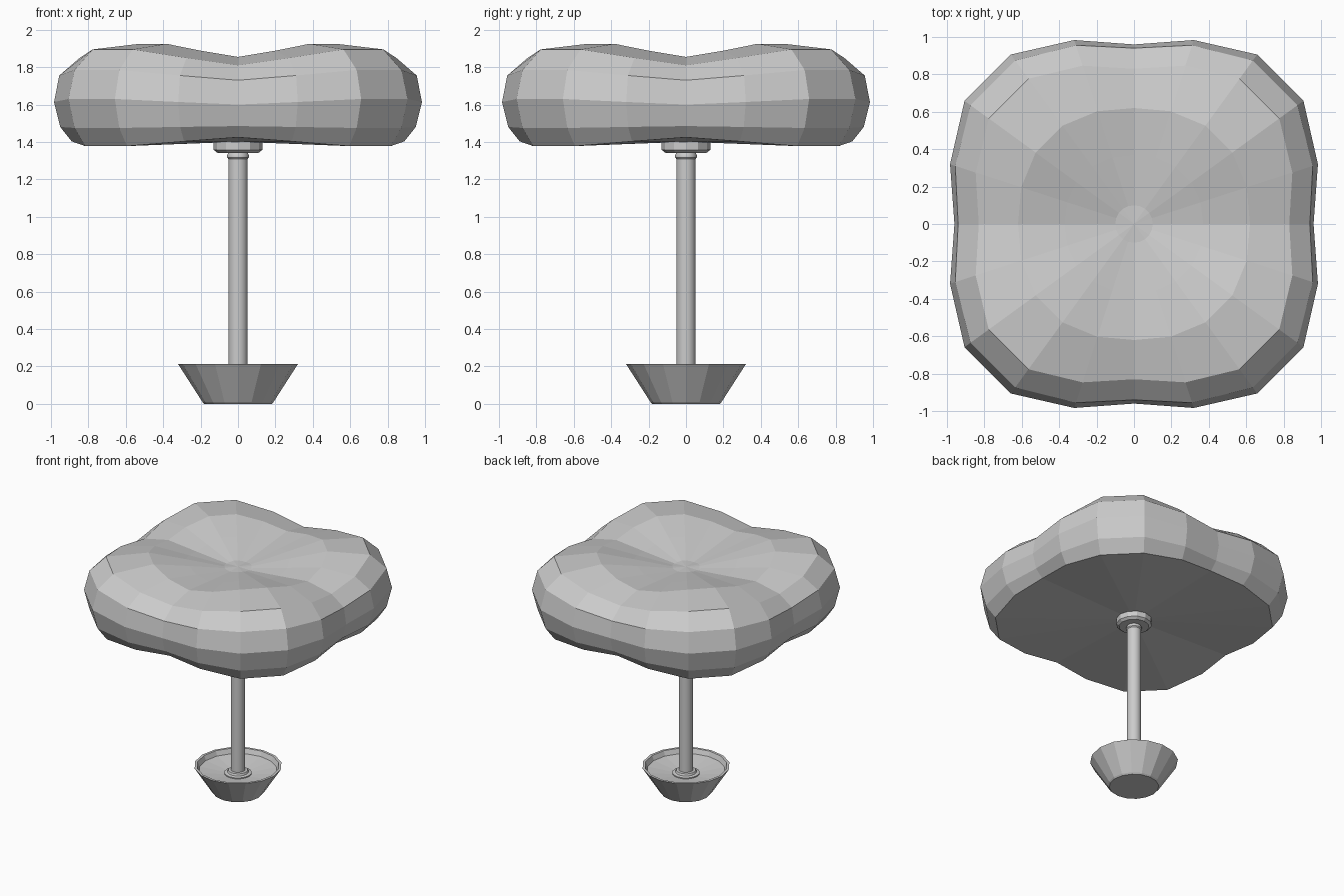
import bpy, bmesh, math

if "Cube" in bpy.data.objects:
    bpy.data.objects.remove(bpy.data.objects["Cube"])


def loft(name, rings, sides, smooth=False):
    """Skin a stack of closed rings; ring(a) gives (radius, z) at angle a. Ends are fanned/capped by z."""
    bm = bmesh.new()
    loops = []
    for ring in rings:
        loop = []
        for i in range(sides):
            a = math.tau * i / sides
            r, z = ring(a)
            loop.append(bm.verts.new((r * math.cos(a), r * math.sin(a), z)))
        loops.append(loop)
    for lo, hi in zip(loops, loops[1:]):
        for i in range(sides):
            j = (i + 1) % sides
            bm.faces.new((lo[i], lo[j], hi[j], hi[i]))
    # close both ends with a fan to a centre point
    for loop in (loops[0], loops[-1]):
        c = bm.verts.new((0, 0, sum(v.co.z for v in loop) / sides))
        for i in range(sides):
            bm.faces.new((loop[i], loop[(i + 1) % sides], c))
    bmesh.ops.recalc_face_normals(bm, faces=bm.faces)
    me = bpy.data.meshes.new(name)
    bm.to_mesh(me)
    bm.free()
    ob = bpy.data.objects.new(name, me)
    bpy.context.collection.objects.link(ob)
    if smooth:
        bpy.ops.object.select_all(action='DESELECT')
        ob.select_set(True)
        bpy.context.view_layer.objects.active = ob
        bpy.ops.object.shade_smooth_by_angle(angle=math.radians(35))
    return ob


def lathe(name, profile, sides, smooth=False):
    return loft(name, [lambda a, p=p: p for p in profile], sides, smooth)


def lobed(r0, r1, z0, z1):
    """Ring blending valley (r0, z0) on the axes into lobe (r1, z1) on the diagonals."""
    def ring(a):
        t = (1 - math.cos(4 * a)) / 2 / 0.905
        t = min(t, 1.0) ** 0.8
        return r0 + (r1 - r0) * t, z0 + (z1 - z0) * t
    return ring


# Four-lobed cushion-like canopy, underside to top
loft("canopy", [
    lobed(0.10, 0.10, 1.40, 1.40),
    lobed(0.87, 1.01, 1.425, 1.378),
    lobed(0.93, 1.08, 1.485, 1.475),
    lobed(0.96, 1.12, 1.60, 1.63),
    lobed(0.94, 1.08, 1.73, 1.785),
    lobed(0.83, 0.96, 1.81, 1.895),
    lobed(0.62, 0.65, 1.855, 1.925),
    lobed(0.37, 0.38, 1.83, 1.87),
    lobed(0.10, 0.10, 1.805, 1.81),
], 20)

# Mounting flange under the canopy
lathe("canopy_flange", [(0.11, 1.342), (0.13, 1.358), (0.13, 1.405)], 12)

# Post with a small top ring
lathe("post", [(0.052, 0.14), (0.052, 1.31), (0.058, 1.318),
               (0.058, 1.33), (0.05, 1.345)], 16, True)

# Tapered base bowl with thin rim and recessed floor
lathe("base_bowl", [(0.18, 0.0), (0.19, 0.01), (0.32, 0.212), (0.30, 0.212),
                    (0.285, 0.175), (0.10, 0.15)], 16)

# Stepped collar where the post meets the bowl
lathe("base_collar", [(0.10, 0.14), (0.10, 0.158), (0.078, 0.163),
                      (0.072, 0.178), (0.05, 0.18)], 16)
